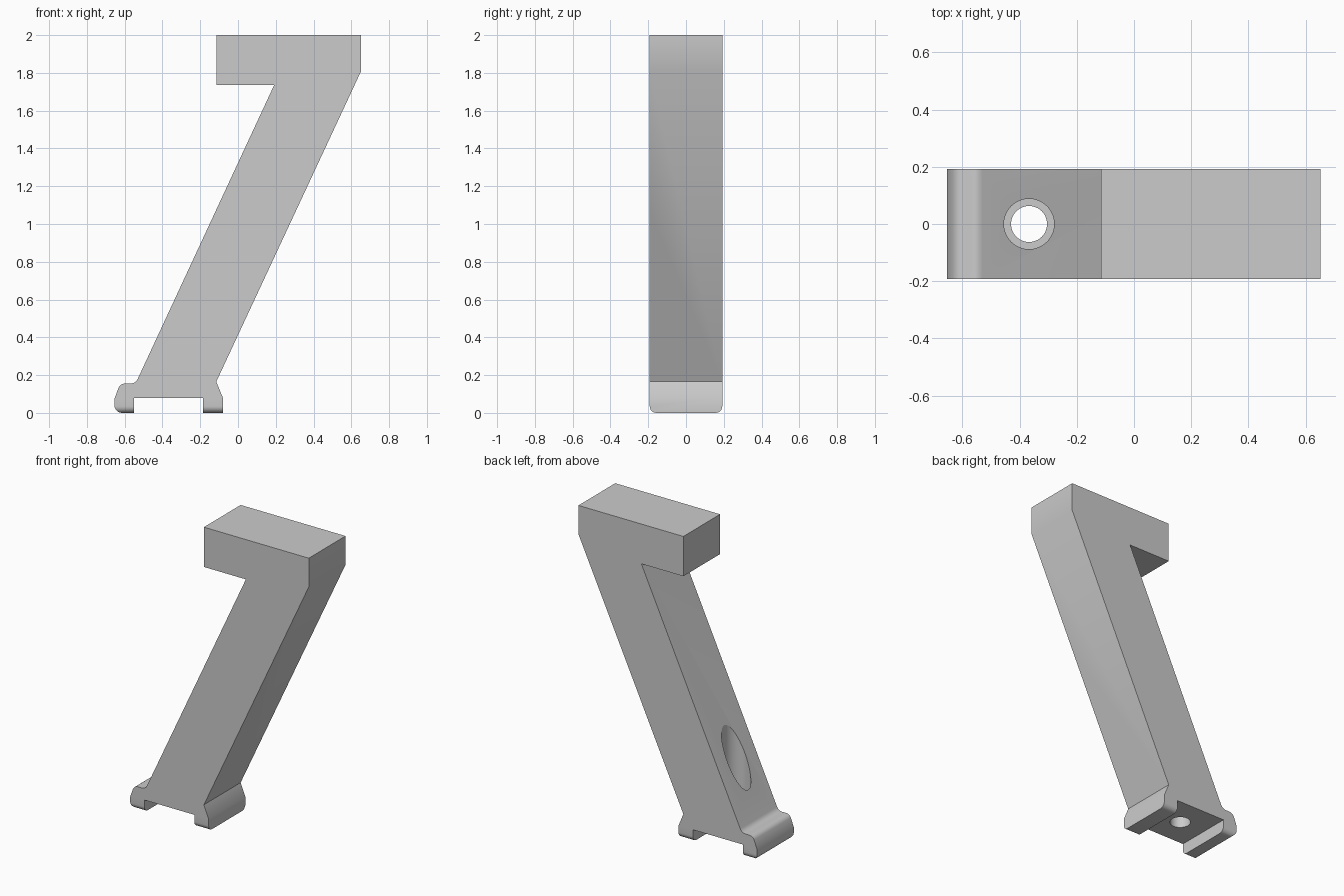
import bpy, bmesh, math
from mathutils import Vector

if "Cube" in bpy.data.objects:
    bpy.data.objects.remove(bpy.data.objects["Cube"], do_unlink=True)

HALF_WIDTH = 0.192

grey = bpy.data.materials.new("plain grey")
grey.use_nodes = True
COLOUR = (0.6, 0.6, 0.6, 1)
grey.diffuse_color = COLOUR
grey.node_tree.nodes["Principled BSDF"].inputs["Base Color"].default_value = COLOUR


def arc(cx, cz, r, start, end, steps=6):
    """Points on a circular arc, angles in degrees."""
    angles = [math.radians(start + (end - start) * i / steps) for i in range(steps + 1)]
    return [(cx + r * math.cos(a), cz + r * math.sin(a)) for a in angles]


def prism(name, points, sweep):
    """Extrude a closed outline of 3D points along a vector."""
    bm = bmesh.new()
    face = bm.faces.new([bm.verts.new(p) for p in points])
    swept = bmesh.ops.extrude_face_region(bm, geom=[face])["geom"]
    bmesh.ops.translate(bm, vec=Vector(sweep),
                        verts=[v for v in swept if isinstance(v, bmesh.types.BMVert)])
    bmesh.ops.recalc_face_normals(bm, faces=bm.faces)
    mesh = bpy.data.meshes.new(name)
    bm.to_mesh(mesh)
    bm.free()
    mesh.materials.append(grey)
    obj = bpy.data.objects.new(name, mesh)
    bpy.context.collection.objects.link(obj)
    return obj


def apply_boolean(target, helper, operation):
    helper.hide_render = True
    mod = target.modifiers.new(helper.name, "BOOLEAN")
    mod.operation = operation
    mod.solver = "EXACT"
    mod.object = helper
    bpy.context.view_layer.objects.active = target
    bpy.ops.object.modifier_apply(modifier=mod.name)
    bpy.data.objects.remove(helper, do_unlink=True)


# Side outline: foot clip, slanted leg, overhanging head
outline = [(-0.55, 0.0), (-0.55, 0.08), (-0.185, 0.08), (-0.185, 0.0),
           (-0.08, 0.0), (-0.08, 0.08), (-0.115, 0.165),
           (0.652, 1.81), (0.652, 2.0), (-0.115, 2.0), (-0.115, 1.737), (0.192, 1.737)]
outline += arc(-0.57, 0.198, 0.043, -25, -90)
outline += arc(-0.598, 0.117, 0.038, 90, 155)
outline += [(-0.654, 0.075)]
outline += arc(-0.614, 0.04, 0.04, 180, 270)
bracket = prism("slanted_bracket", [(x, -HALF_WIDTH, z) for x, z in outline],
                (0, 2 * HALF_WIDTH, 0))

# Rounded lower edges of the feet
r = 0.035
section = [(HALF_WIDTH, 3), (-HALF_WIDTH, 3)]
section += arc(-HALF_WIDTH + r, r, r, 180, 270)
section += arc(HALF_WIDTH - r, r, r, 270, 360)
apply_boolean(bracket, prism("rounded_envelope", [(-1, y, z) for y, z in section], (2, 0, 0)),
              "INTERSECT")

# Stepped screw hole: narrow through the base, wide through the slanted face
for name, radius, bottom in (("screw_hole", 0.063, -0.1), ("screw_head_bore", 0.088, 0.2)):
    ring = arc(-0.367, 0, radius, 0, 360, 48)[:-1]
    apply_boolean(bracket, prism(name, [(x, y, bottom) for x, y in ring], (0, 0, 1.2)),
                  "DIFFERENCE")

bpy.ops.object.select_all(action="DESELECT")
bracket.select_set(True)
bpy.context.view_layer.objects.active = bracket
bpy.ops.object.shade_smooth_by_angle(angle=math.radians(25))
